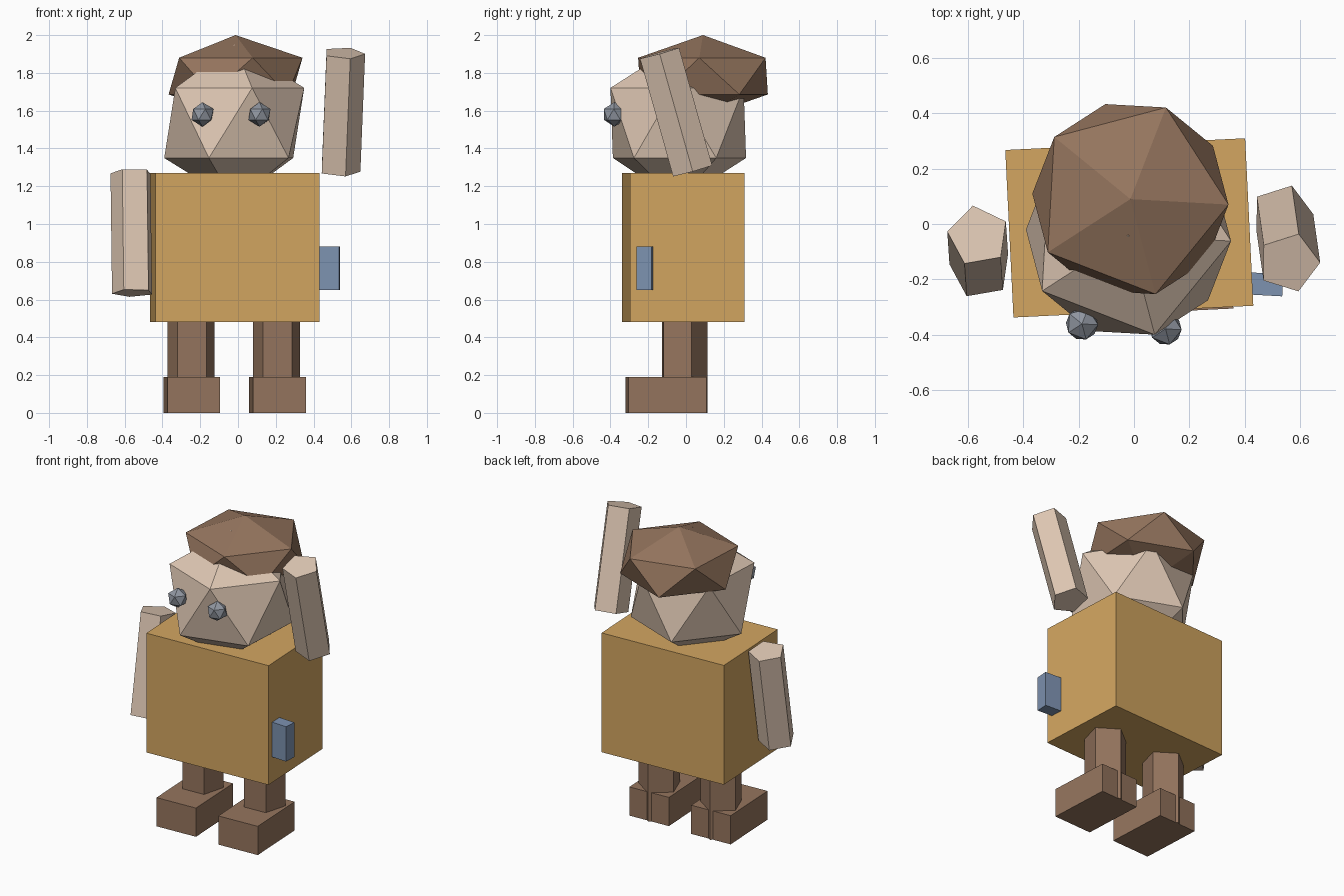
import bpy
import bmesh
from math import radians, sin, cos, tau
from mathutils import Vector

if "Cube" in bpy.data.objects:
    bpy.data.objects.remove(bpy.data.objects["Cube"], do_unlink=True)


def material(name, rgb):
    """Flat material from 0-255 display values, stored as linear."""
    linear = [((c / 255 + 0.055) / 1.055) ** 2.4 for c in rgb]
    mat = bpy.data.materials.new(name)
    mat.use_nodes = True
    mat.diffuse_color = (*linear, 1)
    mat.node_tree.nodes["Principled BSDF"].inputs["Base Color"].default_value = (*linear, 1)
    return mat


skin = material("skin", (222, 199, 179))
brown = material("brown", (149, 117, 94))
ochre = material("ochre", (211, 166, 97))
blue = material("blue", (125, 146, 176))
grey = material("grey", (144, 150, 160))


def make_object(name, bm, mat):
    mesh = bpy.data.meshes.new(name)
    bmesh.ops.recalc_face_normals(bm, faces=bm.faces)
    bm.to_mesh(mesh)
    bm.free()
    mesh.materials.append(mat)
    obj = bpy.data.objects.new(name, mesh)
    bpy.context.collection.objects.link(obj)
    return obj


def box(name, center, size, turn, mat):
    bm = bmesh.new()
    bmesh.ops.create_cube(bm, size=1)
    bmesh.ops.scale(bm, vec=size, verts=bm.verts)
    obj = make_object(name, bm, mat)
    obj.location = center
    obj.rotation_euler.z = radians(turn)


def ball(name, center, radius, height, turn, mat):
    """Twenty-sided ball, optionally flattened."""
    bm = bmesh.new()
    bmesh.ops.create_icosphere(bm, subdivisions=1, radius=1)
    bmesh.ops.scale(bm, vec=(radius, radius, height), verts=bm.verts)
    obj = make_object(name, bm, mat)
    obj.location = center
    obj.rotation_euler.z = radians(turn)


def limb(name, bottom, top, radius, phase, mat):
    """Five-sided prism between two points."""
    bottom, top = Vector(bottom), Vector(top)
    tilt = Vector((0, 0, 1)).rotation_difference(top - bottom)
    bm = bmesh.new()
    rings = []
    for end in (bottom, top):
        angles = [radians(phase) + tau * i / 5 for i in range(5)]
        rings.append([bm.verts.new(end + tilt @ Vector((radius * cos(a), radius * sin(a), 0)))
                      for a in angles])
        bm.faces.new(rings[-1])
    for i in range(5):
        j = (i + 1) % 5
        bm.faces.new((rings[0][i], rings[0][j], rings[1][j], rings[1][i]))
    make_object(name, bm, mat)


BODY_TURN = 2.8
HEAD_TURN = -3.2

# Torso and side pouch
box("torso", (-0.017, -0.014, 0.875), (0.868, 0.606, 0.79), BODY_TURN, ochre)
box("side_pouch", (0.438, -0.216, 0.765), (0.2, 0.08, 0.23), HEAD_TURN, blue)

# Legs and feet
for side, x in (("right", -0.248), ("left", 0.205)):
    limb(side + "_leg", (x, -0.017, 0), (x, -0.017, 0.5), 0.131, 90 + BODY_TURN, brown)
    box(side + "_foot", (x + 0.004, -0.105, 0.095), (0.28, 0.415, 0.19), BODY_TURN, brown)

# Head, hair and eyes
ball("head", (-0.02, -0.041, 1.535), 0.415, 0.415, HEAD_TURN, skin)
ball("hair", (-0.013, 0.09, 1.783), 0.397, 0.217, HEAD_TURN, brown)
ball("right_eye", (-0.188, -0.361, 1.58), 0.065, 0.065, HEAD_TURN, grey)
ball("left_eye", (0.114, -0.379, 1.58), 0.065, 0.065, HEAD_TURN, grey)

# Arms: one hanging, one raised
limb("right_arm", (-0.555, -0.161, 0.635), (-0.563, -0.043, 1.272), 0.113, 100, skin)
limb("left_arm", (0.535, 0.035, 1.282), (0.56, -0.14, 1.905), 0.113, 0, skin)
